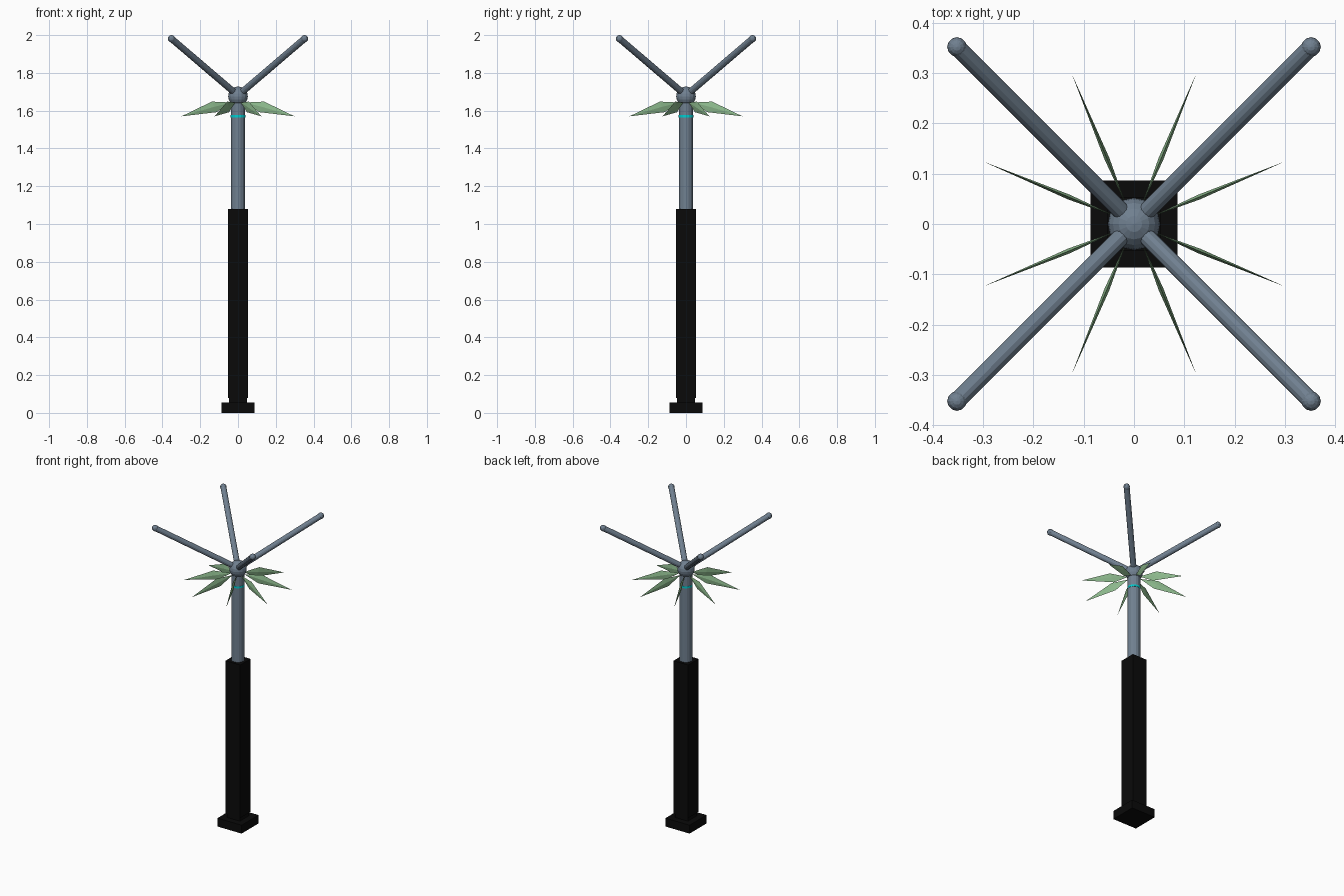
import bpy, bmesh, math
from mathutils import Vector, Matrix

if "Cube" in bpy.data.objects:
    bpy.data.objects.remove(bpy.data.objects["Cube"])


def material(name, rgb):
    m = bpy.data.materials.new(name)
    m.diffuse_color = (*rgb, 1)
    m.use_nodes = True
    m.node_tree.nodes["Principled BSDF"].inputs["Base Color"].default_value = m.diffuse_color
    return m


BLACK = material("black", (0.003, 0.003, 0.003))
SLATE = material("slate_grey", (0.162, 0.216, 0.279))
TEAL = material("turquoise", (0.0, 0.617, 0.638))
GREEN = material("leaf_green", (0.275, 0.503, 0.275))


def finish(name, bm, mat, smooth=False):
    bmesh.ops.recalc_face_normals(bm, faces=bm.faces)
    me = bpy.data.meshes.new(name)
    for f in bm.faces:
        f.smooth = smooth and len(f.verts) <= 4
    bm.to_mesh(me)
    bm.free()
    me.materials.append(mat)
    ob = bpy.data.objects.new(name, me)
    bpy.context.collection.objects.link(ob)
    return ob


def box(name, half, z0, z1, mat):
    bm = bmesh.new()
    bmesh.ops.create_cube(bm, size=1, matrix=Matrix.Translation((0, 0, (z0 + z1) / 2))
                          @ Matrix.Diagonal((2 * half, 2 * half, z1 - z0, 1)))
    return finish(name, bm, mat)


def rod(name, a, b, r, sides, mat):
    a, b = Vector(a), Vector(b)
    rot = (b - a).to_track_quat('Z', 'Y').to_matrix().to_4x4()
    bm = bmesh.new()
    bmesh.ops.create_cone(bm, cap_ends=True, segments=sides, radius1=r, radius2=r,
                          depth=(b - a).length,
                          matrix=Matrix.Translation((a + b) / 2) @ rot)
    return finish(name, bm, mat)


def ball(name, c, r, u, v, mat):
    bm = bmesh.new()
    bmesh.ops.create_uvsphere(bm, u_segments=u, v_segments=v, radius=r,
                              matrix=Matrix.Translation(c))
    return finish(name, bm, mat)


# Square base, neck and grip column
box("base_plate", 0.087, 0, 0.055, BLACK)
box("base_neck", 0.047, 0.055, 0.08, BLACK)
box("lower_column", 0.053, 0.08, 1.08, BLACK)

# Round upper shaft with thin coloured band and hub
rod("upper_shaft", (0, 0, 1.08), (0, 0, 1.66), 0.038, 16, SLATE)
rod("shaft_band", (0, 0, 1.565), (0, 0, 1.577), 0.0395, 16, TEAL)
ball("hub", (0, 0, 1.676), 0.052, 16, 10, SLATE)

# Four rising arms with rounded tips
for i in range(4):
    a = math.radians(45 + 90 * i)
    tip = (0.498 * math.cos(a), 0.498 * math.sin(a), 1.981)
    rod(f"arm_{i + 1}", (0, 0, 1.68), tip, 0.0175, 12, SLATE)
    ball(f"arm_tip_{i + 1}", tip, 0.0195, 12, 8, SLATE)

# Eight thin drooping kite-shaped leaves standing on edge
KITE = [(0.038, 0, 1.643), (0.15, 0, 1.648), (0.324, 0, 1.57), (0.124, 0, 1.592),
        (0.14, 0.005, 1.62), (0.14, -0.005, 1.62)]
for i in range(8):
    bm = bmesh.new()
    for p in KITE:
        bm.verts.new(p)
    bmesh.ops.convex_hull(bm, input=bm.verts)
    bmesh.ops.rotate(bm, verts=bm.verts, cent=(0, 0, 0),
                     matrix=Matrix.Rotation(math.radians(22.5 + 45 * i), 3, 'Z'))
    finish(f"leaf_{i + 1}", bm, GREEN)
